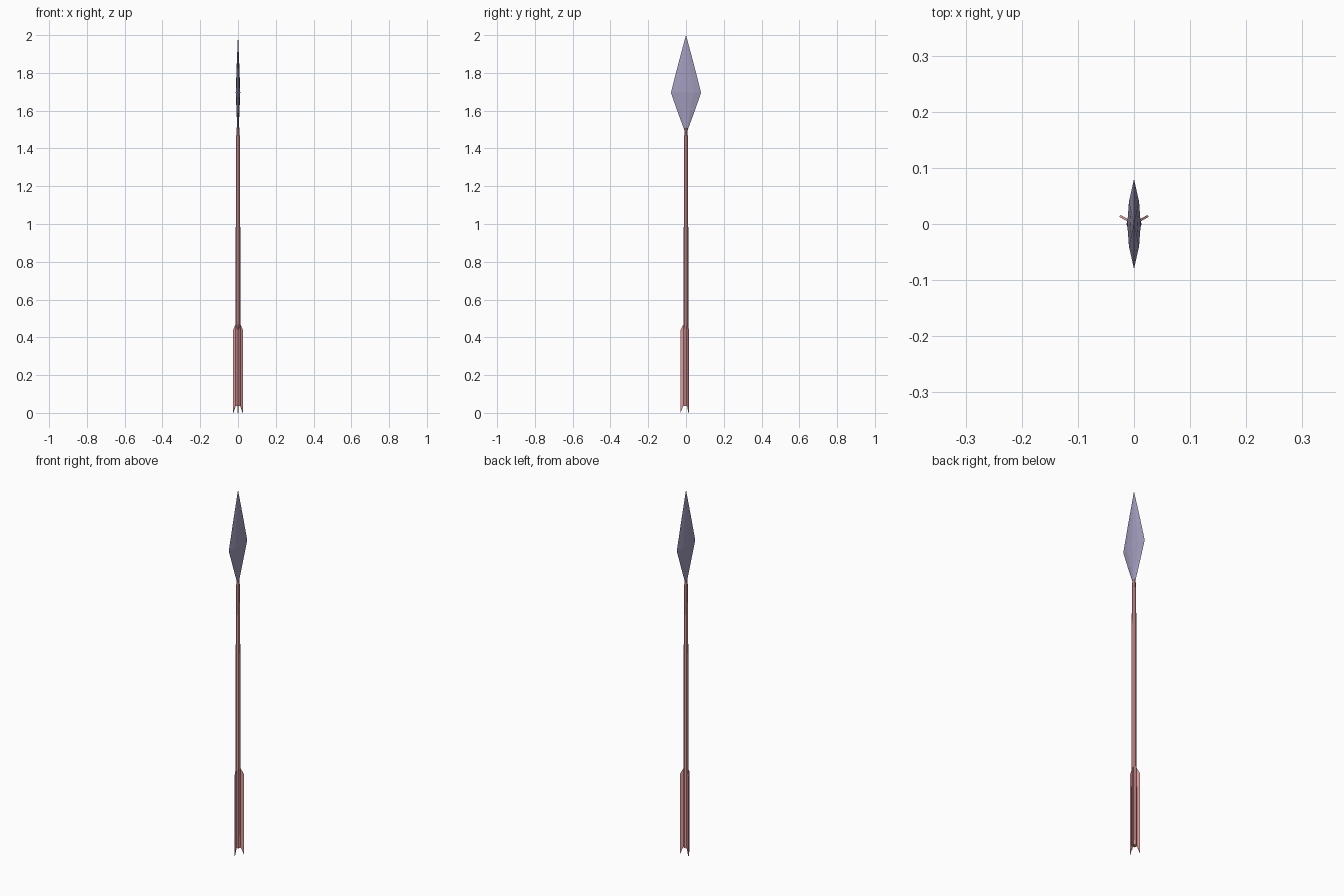
import bpy, bmesh, math
from mathutils import Matrix

if "Cube" in bpy.data.objects:
    bpy.data.objects.remove(bpy.data.objects["Cube"])


def material(name, color):
    m = bpy.data.materials.new(name)
    m.diffuse_color = color
    m.use_nodes = True
    m.node_tree.nodes["Principled BSDF"].inputs["Base Color"].default_value = m.diffuse_color
    return m


def loft(name, rings, mat):
    """Closed solid skinned through matching rings of points."""
    bm = bmesh.new()
    loops = [[bm.verts.new(p) for p in ring] for ring in rings]
    n = len(loops[0])
    for a, b in zip(loops, loops[1:]):
        for i in range(n):
            j = (i + 1) % n
            bm.faces.new((a[i], a[j], b[j], b[i]))
    bm.faces.new(loops[0][::-1])
    bm.faces.new(loops[-1])
    bmesh.ops.remove_doubles(bm, verts=bm.verts, dist=1e-5)
    bmesh.ops.recalc_face_normals(bm, faces=bm.faces)
    mesh = bpy.data.meshes.new(name)
    bm.to_mesh(mesh)
    bm.free()
    ob = bpy.data.objects.new(name, mesh)
    bpy.context.collection.objects.link(ob)
    mesh.materials.append(mat)
    return ob


red = material("red_wood", (0.75, 0.33, 0.33, 1))
steel = material("violet_steel", (0.36, 0.33, 0.50, 1))

# Tapered eight-sided shaft
shaft_profile = [(0.0138, 0.037), (0.0125, 0.8), (0.0105, 1.43), (0.008, 1.51)]
loft("shaft", [[(r * math.cos(math.tau * i / 8), r * math.sin(math.tau * i / 8), z)
                for i in range(8)] for r, z in shaft_profile], red)

# Leaf-shaped head with a lens cross-section: (half width, half thickness, z)
head_profile = [(0.008, 0.004, 1.495), (0.043, 0.0075, 1.59), (0.08, 0.012, 1.695),
                (0.043, 0.007, 1.84), (0.0002, 0.0002, 2.0)]
lens = [(0, 1), (0.75, 0.5), (1, 0), (0.75, -0.5),
        (0, -1), (-0.75, -0.5), (-1, 0), (-0.75, 0.5)]
loft("arrow_head", [[(u * t, v * w, z) for u, v in lens]
                    for w, t, z in head_profile], steel)

# Three swept feather vanes around the tail
vane = [(0.008, 0.037), (0.0145, 0.037), (0.029, 0.0), (0.029, 0.44), (0.0125, 0.47), (0.008, 0.47)]
for k, angle in enumerate((30, 150, 270)):
    fin = loft(f"feather_{k + 1}", [[(r, y, z) for r, z in vane]
                                    for y in (-0.002, 0.002)], red)
    fin.data.transform(Matrix.Rotation(math.radians(angle), 4, "Z"))
